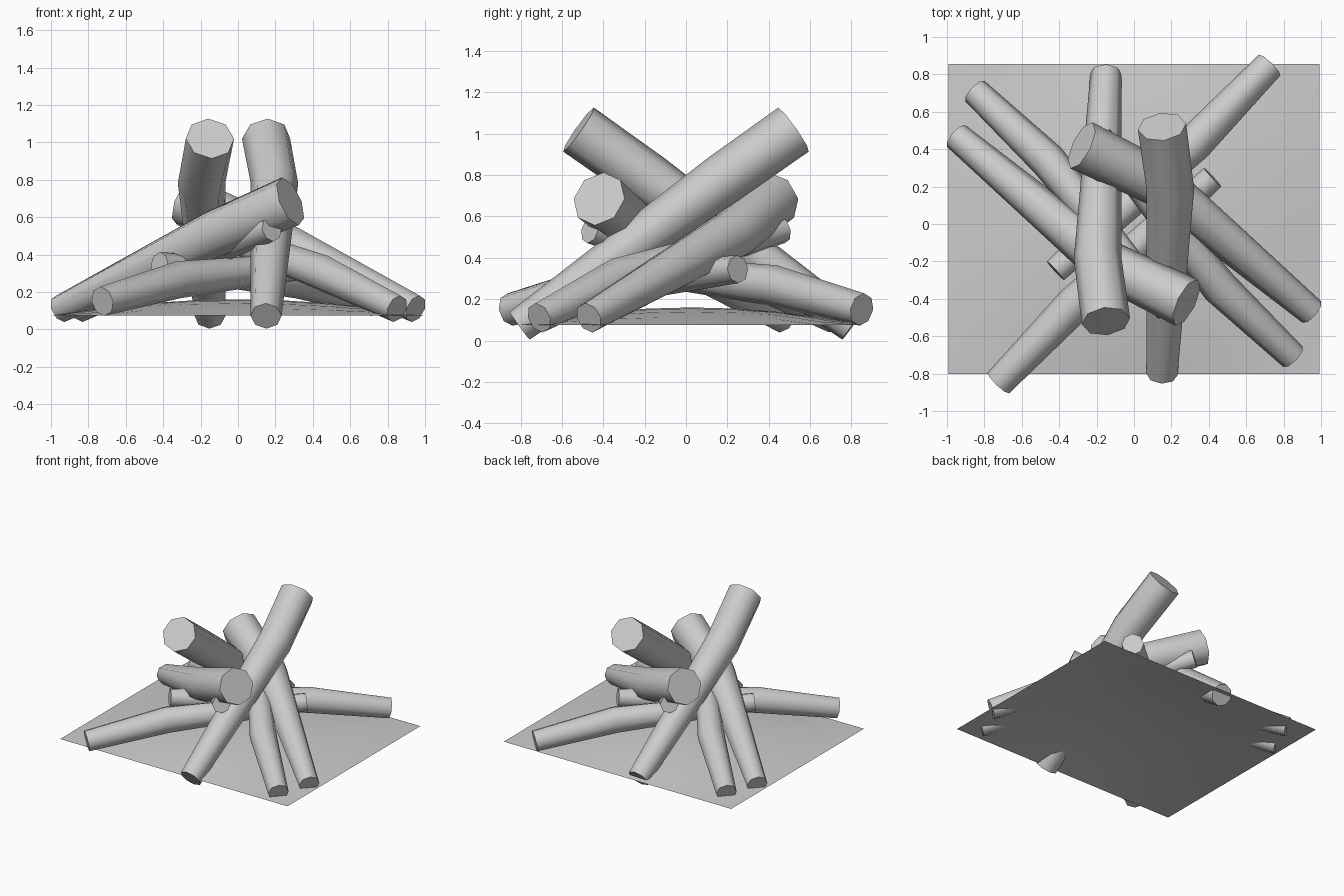
import bpy
import math
from mathutils import Vector

cube = bpy.data.objects.get("Cube")
if cube:
    bpy.data.objects.remove(cube, do_unlink=True)

SIDES = 8

grey = bpy.data.materials.new("plain_grey")
grey.use_nodes = True
grey.diffuse_color = (0.6, 0.6, 0.6, 1)
shader = next(n for n in grey.node_tree.nodes if n.type == "BSDF_PRINCIPLED")
shader.inputs["Base Color"].default_value = grey.diffuse_color


def add_object(name, verts, faces):
    mesh = bpy.data.meshes.new(name)
    mesh.from_pydata(verts, [], faces)
    mesh.update()
    mesh.materials.append(grey)
    obj = bpy.data.objects.new(name, mesh)
    bpy.context.collection.objects.link(obj)
    bpy.ops.object.select_all(action="DESELECT")
    obj.select_set(True)
    bpy.context.view_layer.objects.active = obj
    bpy.ops.object.shade_smooth_by_angle(angle=math.radians(60))
    return obj


def add_log(name, path, radii):
    """Bent, tapered log: one ring of points per path point, flat caps."""
    points = [Vector(p) for p in path]
    steps = [(b - a).normalized() for a, b in zip(points, points[1:])]
    verts, faces = [], []
    for i, (point, radius) in enumerate(zip(points, radii)):
        before = steps[max(i - 1, 0)]
        after = steps[min(i, len(steps) - 1)]
        along = (before + after).normalized()
        side = along.cross(Vector((0, 0, 1))).normalized()
        up = side.cross(along)
        for k in range(SIDES):
            turn = math.tau * k / SIDES
            verts.append(point + radius * (side * math.cos(turn) + up * math.sin(turn)))
    for i in range(len(points) - 1):
        for k in range(SIDES):
            a, b = i * SIDES + k, i * SIDES + (k + 1) % SIDES
            faces.append((b, a, a + SIDES, b + SIDES))
    last = len(verts) - SIDES
    faces.append(tuple(range(SIDES)))
    faces.append(tuple(range(last + SIDES - 1, last - 1, -1)))
    # Turn the shell outward
    obj = add_object(name, verts, faces)
    bpy.ops.object.mode_set(mode="EDIT")
    bpy.ops.mesh.select_all(action="SELECT")
    bpy.ops.mesh.normals_make_consistent(inside=False)
    bpy.ops.object.mode_set(mode="OBJECT")


# Logs: path from raised end to foot, with radii
logs = {
    "tall_log": ([(0.15, 0.52, 1.02), (0.195, 0.18, 0.78), (0.15, -0.805, 0.072)],
                 (0.13, 0.127, 0.083)),
    "thick_log": ([(0.28, -0.42, 0.685), (-0.13, -0.22, 0.51), (-0.95, 0.47, 0.11)],
                  (0.137, 0.127, 0.076)),
    "low_log": ([(-0.42, -0.25, 0.345), (0.32, 0.43, 0.265), (0.725, 0.85, 0.15)],
                (0.068, 0.1, 0.08)),
    "thin_log": ([(0.18, -0.465, 0.535), (-0.46, 0.34, 0.3), (-0.85, 0.71, 0.11)],
                 (0.066, 0.098, 0.075)),
}

# Each log has a twin turned half round the centre
for name, (path, radii) in logs.items():
    add_log(name + "_a", path, radii)
    add_log(name + "_b", [(-x, -y, z) for x, y, z in path], radii)

# Ground sheet, slightly domed in the middle
N = 8
verts, faces = [], []
for j in range(N + 1):
    for i in range(N + 1):
        u, v = 2 * i / N - 1, 2 * j / N - 1
        rise = (1 - u * u) * (1 - v * v)
        verts.append((0.993 * u, 0.027 + 0.828 * v, 0.075 + 0.085 * rise))
for j in range(N):
    for i in range(N):
        a = j * (N + 1) + i
        faces.append((a, a + 1, a + N + 2, a + N + 1))
add_object("ground_sheet", verts, faces)
